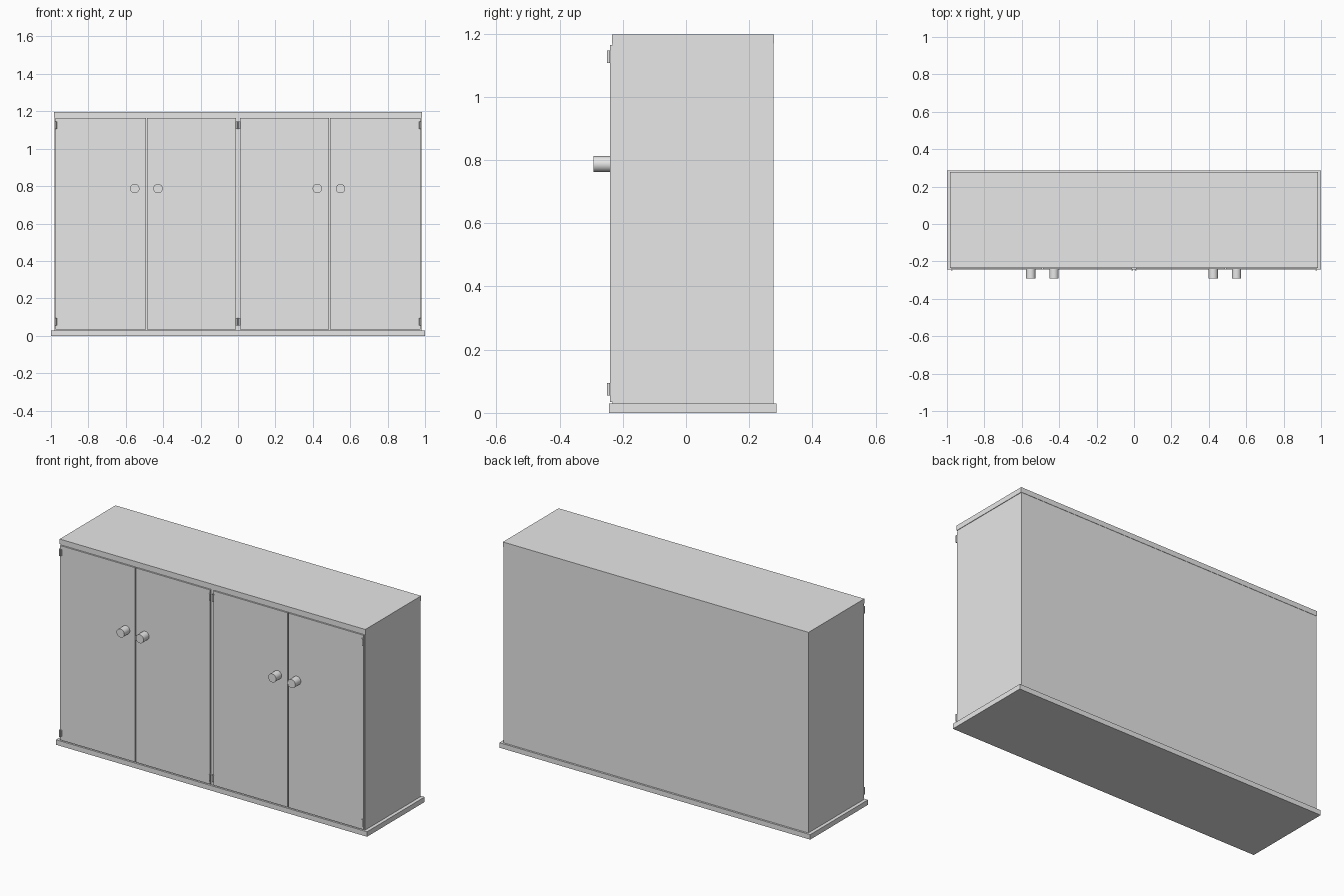
import bpy
import math

cube = bpy.data.objects.get("Cube")
if cube:
    bpy.data.objects.remove(cube, do_unlink=True)

# Single painted finish
grey = bpy.data.materials.new("light_grey")
grey.use_nodes = True
colour = (0.8, 0.8, 0.8, 1)
grey.diffuse_color = colour
grey.node_tree.nodes["Principled BSDF"].inputs["Base Color"].default_value = colour


def box(name, x, y, z):
    """Box spanning the given (min, max) ranges."""
    spans = (x, y, z)
    bpy.ops.mesh.primitive_cube_add(size=1, location=[(a + b) / 2 for a, b in spans])
    ob = bpy.context.object
    ob.name = name
    ob.scale = [b - a for a, b in spans]
    bpy.ops.object.transform_apply(location=False, rotation=False, scale=True)
    ob.data.materials.append(grey)
    return ob


def cylinder(name, radius, depth, location, sides, tilt=0):
    bpy.ops.mesh.primitive_cylinder_add(vertices=sides, radius=radius, depth=depth,
                                        location=location, rotation=(tilt, 0, 0))
    ob = bpy.context.object
    ob.name = name
    bpy.ops.object.shade_smooth_by_angle(angle=math.radians(40))
    ob.data.materials.append(grey)
    return ob


FRONT = -0.232        # front plane of the carcass
DOOR_FRONT = -0.241   # front plane of the doors

# Carcass, plinth and lid
box("plinth", (-1, 1), (-0.243, 0.287), (0, 0.029))
box("carcass", (-0.98, 0.98), (FRONT, 0.276), (0.029, 1.17))
box("lid", (-0.983, 0.983), (-0.234, 0.278), (1.168, 1.197))

for side, s in (("right", -1), ("left", 1)):
    # Pair of doors on each half
    for place, a, b in (("inner", 0.011, 0.486), ("outer", 0.493, 0.976)):
        box(f"{side}_{place}_door", sorted((s * a, s * b)),
            (DOOR_FRONT, FRONT), (0.034, 1.164))

    # Round knobs beside the meeting edges
    for place, x in (("inner", 0.426), ("outer", 0.55)):
        cylinder(f"{side}_{place}_knob", 0.025, 0.052,
                 (s * x - 0.002, -0.266, 0.787), 32, math.pi / 2)

    # Hinges: barrel and leaf plate at the hung edge of each door
    for place, x, inward in (("inner", 0.009, 1), ("outer", 0.974, -1)):
        for level, z in (("lower", 0.075), ("upper", 1.126)):
            name = f"{side}_{place}_{level}_hinge"
            cylinder(name + "_barrel", 0.005, 0.04, (s * x, -0.245, z), 16)
            box(name + "_leaf", sorted((s * x, s * (x + inward * 0.01))),
                (-0.244, DOOR_FRONT), (z - 0.018, z + 0.018))
